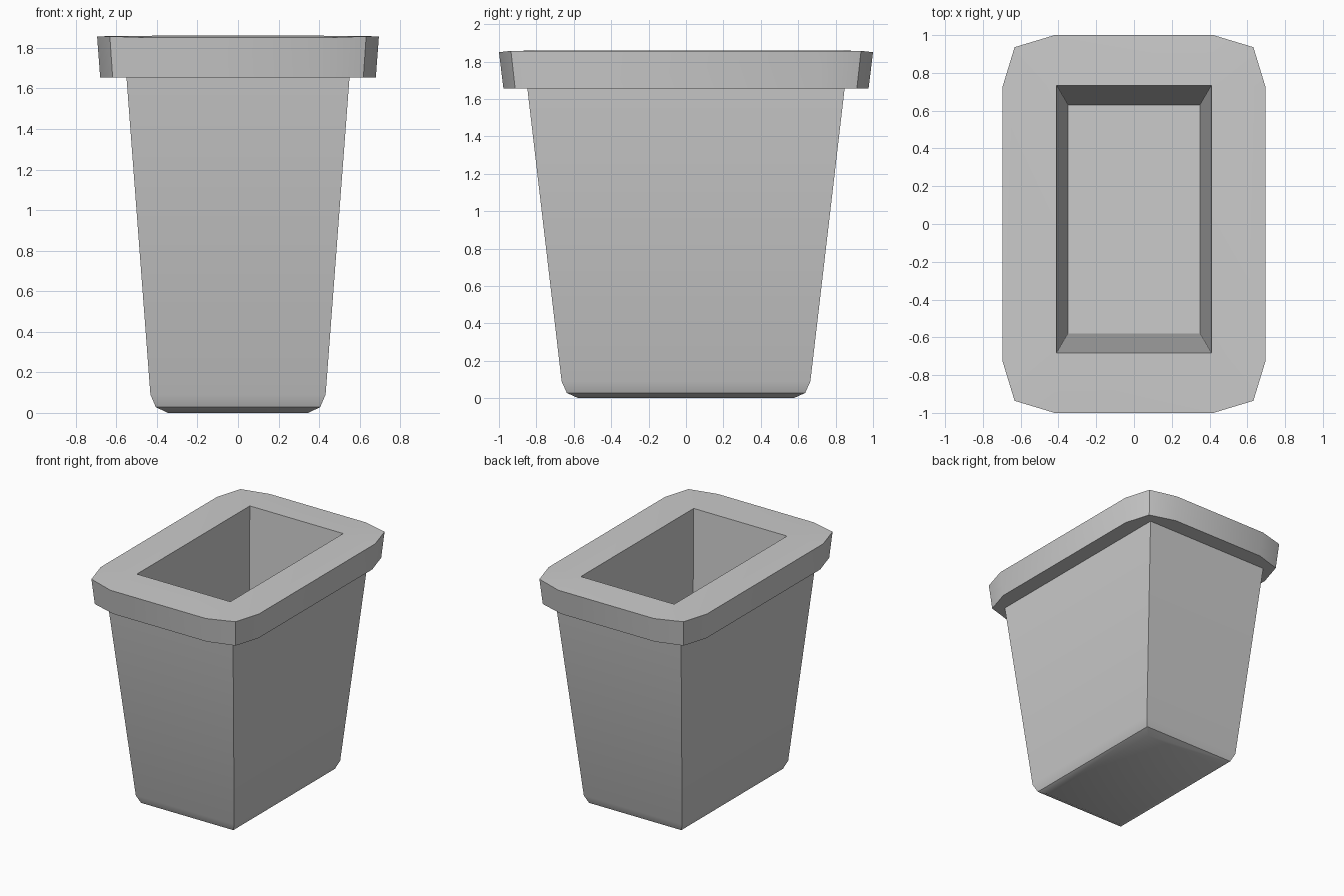
import bpy, bmesh

if "Cube" in bpy.data.objects:
    bpy.data.objects.remove(bpy.data.objects["Cube"])

bm = bmesh.new()


def rect(x, y, z, cy=0.0):
    """Four-cornered ring, counter-clockwise from +x +y."""
    return [bm.verts.new((sx * x, cy + sy * y, z))
            for sx, sy in ((1, 1), (-1, 1), (-1, -1), (1, -1))]


def rim_ring(scale_x, scale_y, z_side, z_end):
    """Twelve-cornered ring, three points per corner."""
    corner = [(0.695, 0.73, z_side), (0.632, 0.936, z_side), (0.42, 1.0, z_end)]
    ring = []
    for sx, sy in ((1, 1), (-1, 1), (-1, -1), (1, -1)):
        pts = corner if sx * sy > 0 else corner[::-1]
        ring += [bm.verts.new((sx * x * scale_x, sy * y * scale_y, z)) for x, y, z in pts]
    return ring


def bridge(a, b):
    n = len(a)
    for i in range(n):
        j = (i + 1) % n
        bm.faces.new((a[i], a[j], b[j], b[i]))


def collar(outer, inner):
    """Join a twelve-point ring to a four-point ring."""
    for i in range(4):
        o = [outer[(3 * i + k) % 12] for k in range(4)]
        bm.faces.new((o[0], o[1], inner[i]))
        bm.faces.new((o[1], o[2], inner[i]))
        bm.faces.new((o[2], o[3], inner[(i + 1) % 4], inner[i]))


# tapered body with rounded foot
body = [rect(*p) for p in ((0.345, 0.575, 0.0), (0.405, 0.637, 0.028),
                           (0.432, 0.665, 0.09), (0.55, 0.848, 1.655))]
bm.faces.new(body[0])
for lower, upper in zip(body, body[1:]):
    bridge(lower, upper)

# overhanging rim
rim_low = rim_ring(0.978, 0.976, 1.655, 1.655)
rim_top = rim_ring(1, 1, 1.857, 1.85)
collar(rim_low, body[-1])
bridge(rim_low, rim_top)

# cavity
mouth = rect(0.41, 0.708, 1.86, 0.026)
floor = rect(0.35, 0.605, 0.15, 0.026)
collar(rim_top, mouth)
bridge(mouth, floor)
bm.faces.new(floor)

bmesh.ops.recalc_face_normals(bm, faces=bm.faces[:])
mesh = bpy.data.meshes.new("bin")
bm.to_mesh(mesh)
bm.free()
obj = bpy.data.objects.new("bin", mesh)
bpy.context.collection.objects.link(obj)
bpy.context.view_layer.objects.active = obj
obj.select_set(True)
bpy.ops.object.shade_smooth_by_angle(angle=0.52)
